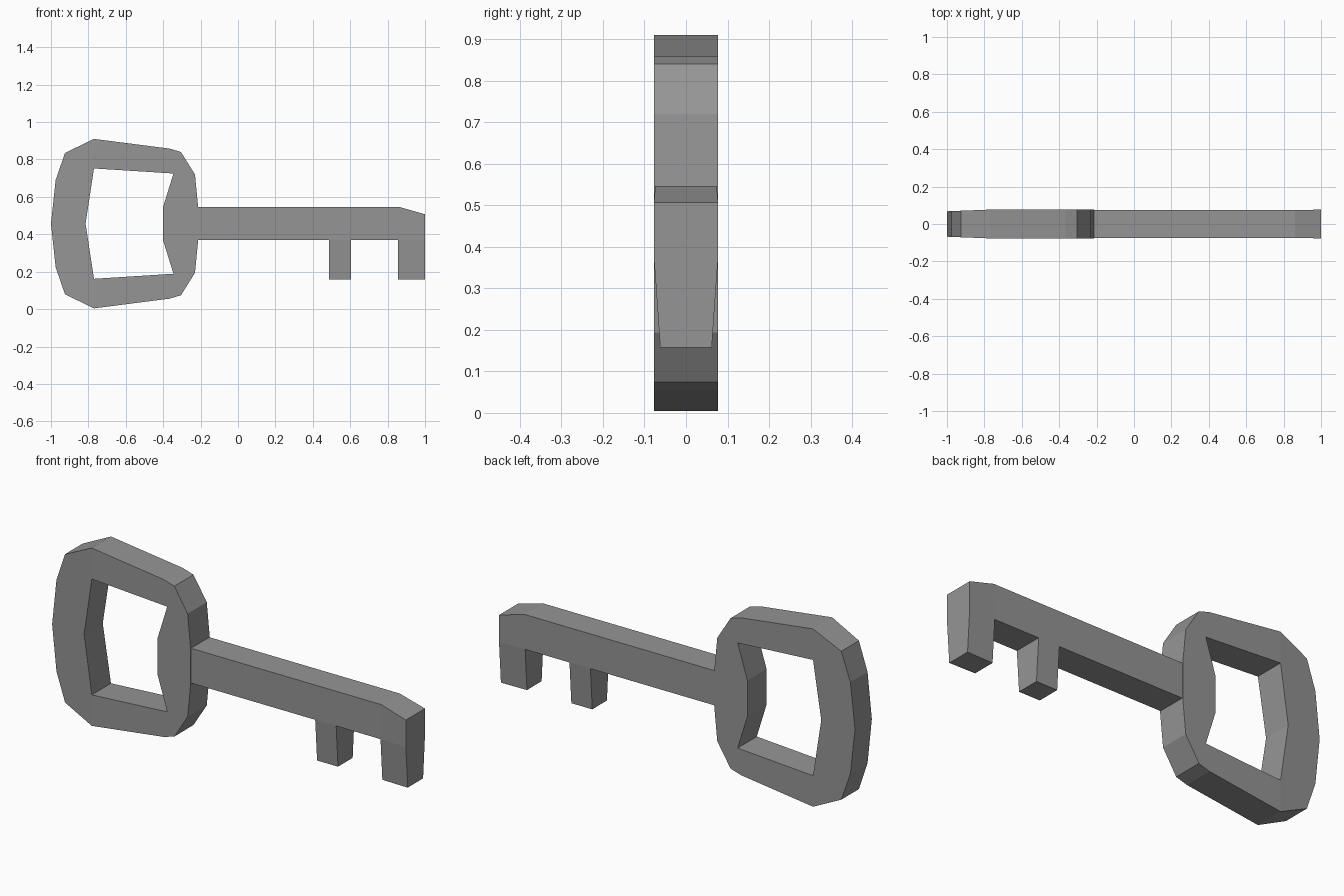
import bpy
import bmesh

if "Cube" in bpy.data.objects:
    bpy.data.objects.remove(bpy.data.objects["Cube"], do_unlink=True)

# One plain metal for the whole key
metal = bpy.data.materials.new("grey metal")
metal.use_nodes = True
GREY = (0.3, 0.3, 0.3, 1)
metal.diffuse_color = GREY
bsdf = next(n for n in metal.node_tree.nodes if n.type == "BSDF_PRINCIPLED")
bsdf.inputs["Base Color"].default_value = GREY

MID = 0.457      # height of the key's long axis
BELLY = 0.37     # underside of the shaft
FOOT = 0.157     # bottom of the teeth


def plate(name, loops, half):
    """Fill flat x,z outlines (later loops are holes) and give them thickness half(x, z)."""
    bm = bmesh.new()
    for loop in loops:
        verts = [bm.verts.new((x, -1, z)) for x, z in loop]
        for a, b in zip(verts, verts[1:] + verts[:1]):
            bm.edges.new((a, b))
    bmesh.ops.triangle_fill(bm, edges=bm.edges[:], use_beauty=True)
    grown = bmesh.ops.extrude_face_region(bm, geom=bm.faces[:], use_keep_orig=True)
    for v in grown["geom"]:
        if isinstance(v, bmesh.types.BMVert):
            v.co.y = 1
    for v in bm.verts:
        v.co.y *= half(v.co.x, v.co.z)
    bmesh.ops.recalc_face_normals(bm, faces=bm.faces[:])
    mesh = bpy.data.meshes.new(name)
    bm.to_mesh(mesh)
    bm.free()
    mesh.materials.append(metal)
    obj = bpy.data.objects.new(name, mesh)
    bpy.context.collection.objects.link(obj)
    return obj


def mirrored(upper):
    """Close an upper half outline with its reflection below the long axis."""
    lower = [(x, 2 * MID - z) for x, z in reversed(upper) if z > MID]
    return upper + lower


def bow_half(x, z):
    return 0.077 - 0.009 * max(0, min(1, (-0.77 - x) / 0.23))


def shaft_half(x, z):
    flare = 0.003 * max(0, (x - 0.86) / 0.14)
    taper = 0.015 * max(0, (BELLY - z) / (BELLY - FOOT))
    return 0.074 + flare - taper


# Bow: faceted ring with a waisted opening
outer = mirrored([(-1, MID), (-0.975, 0.69), (-0.925, 0.835), (-0.77, 0.91),
                  (-0.365, 0.858), (-0.305, 0.84), (-0.23, 0.72), (-0.213, 0.545)])
inner = mirrored([(-0.815, MID), (-0.77, 0.752), (-0.345, 0.725), (-0.4, 0.548)])
plate("bow", [outer, inner], bow_half)

# Shaft: straight bar with a sloped tip, seated in the bow
plate("shaft", [[(-0.25, BELLY), (-0.25, 0.547), (0.86, 0.547), (1, 0.507),
                 (1, BELLY), (0.855, BELLY)]], shaft_half)

# Teeth: two blocks that narrow downwards
for name, left, right in (("middle_tooth", 0.487, 0.605), ("tip_tooth", 0.855, 1)):
    plate(name, [[(left, FOOT), (left, BELLY), (right, BELLY), (right, FOOT)]], shaft_half)
